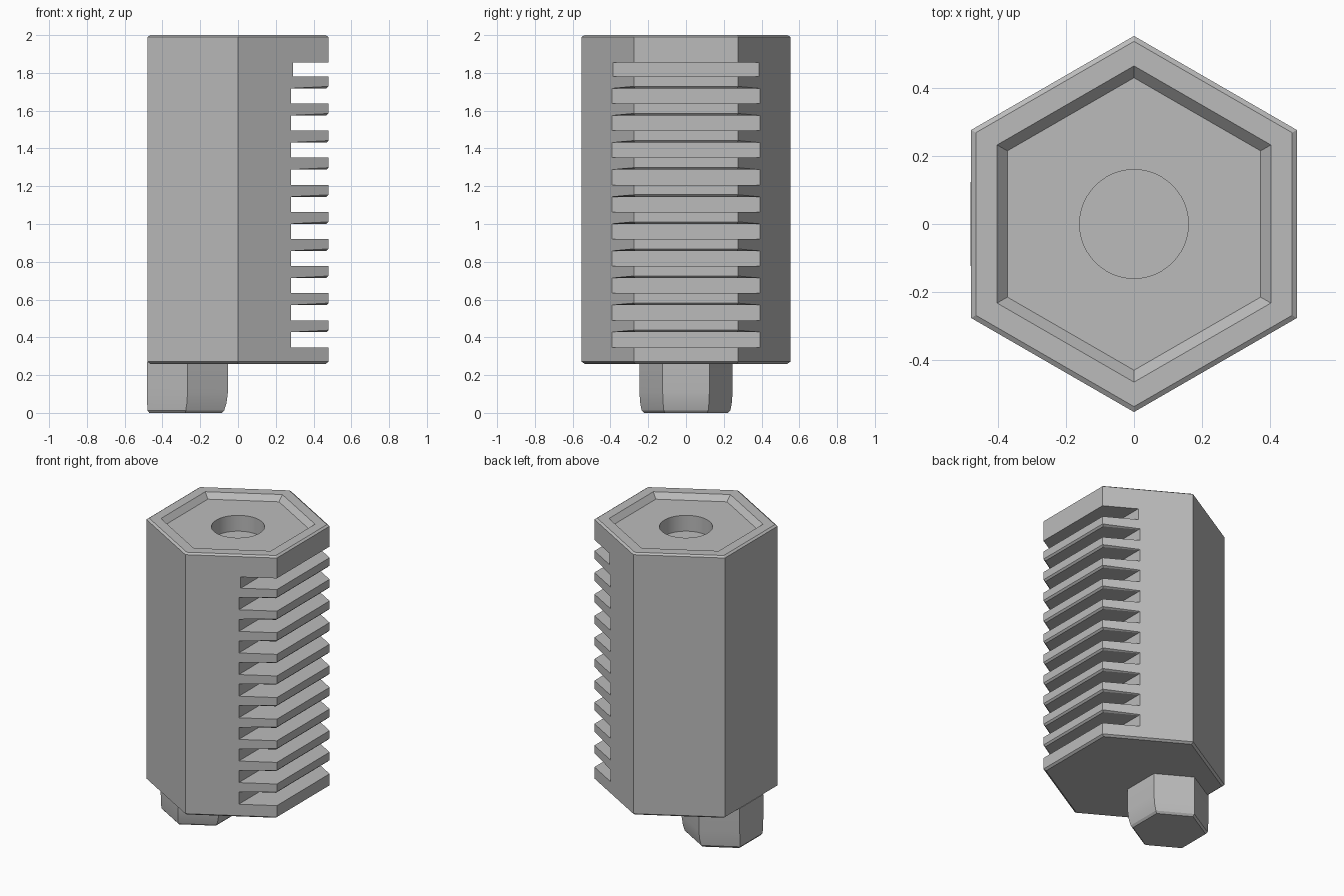
import bpy, bmesh, math
from mathutils import Vector

if "Cube" in bpy.data.objects:
    bpy.data.objects.remove(bpy.data.objects["Cube"], do_unlink=True)

grey = bpy.data.materials.new("plain grey")
grey.use_nodes = True
colour = (0.5, 0.5, 0.5, 1)
grey.diffuse_color = colour
grey.node_tree.nodes["Principled BSDF"].inputs["Base Color"].default_value = colour


def add_object(name, bm):
    bmesh.ops.recalc_face_normals(bm, faces=bm.faces)
    mesh = bpy.data.meshes.new(name)
    bm.to_mesh(mesh)
    bm.free()
    mesh.materials.append(grey)
    obj = bpy.data.objects.new(name, mesh)
    bpy.context.collection.objects.link(obj)
    return obj


def stack(name, rings, sides=6):
    """Closed solid through rings of (radius, z, centre x), a corner on +y."""
    bm = bmesh.new()
    loops = []
    for r, z, cx in rings:
        angles = [math.pi / 2 + i * math.tau / sides for i in range(sides)]
        loops.append([bm.verts.new((cx + r * math.cos(a), r * math.sin(a), z)) for a in angles])
    for low, high in zip(loops, loops[1:]):
        for i in range(sides):
            j = (i + 1) % sides
            bm.faces.new((low[i], low[j], high[j], high[i]))
    bm.faces.new(loops[0])
    bm.faces.new(loops[-1])
    return add_object(name, bm)


def cut(obj, cutter):
    mod = obj.modifiers.new("cut", 'BOOLEAN')
    mod.operation = 'DIFFERENCE'
    mod.solver = 'EXACT'
    mod.object = cutter
    bpy.context.view_layer.objects.active = obj
    bpy.ops.object.modifier_apply(modifier=mod.name)
    bpy.data.objects.remove(cutter, do_unlink=True)


# Hexagonal body with chamfered rims and a sloped recess in the top
R = 0.553
body = stack("body", [(R - 0.016, 0.26, 0), (R, 0.271, 0), (R, 1.99, 0),
                      (R - 0.016, 2, 0), (0.465, 2, 0), (0.43, 1.965, 0)])

# Round blind hole in the recess floor
cut(body, stack("hole_cutter", [(0.16, 1.86, 0), (0.16, 2.1, 0)], 48))

# Cooling slots across the right side
slots = bmesh.new()
tops = []
for i in range(11):
    last = i == 10
    low = 0.347 + 0.1434 * i
    high = low + (0.074 if last else 0.08)
    left = 0.29 if last else 0.28
    if not last:
        tops.append(high)
    box = bmesh.ops.create_cube(slots, size=1)["verts"]
    for v in box:
        v.co = Vector((left if v.co.x < 0 else 0.8, v.co.y * 2, low if v.co.z < 0 else high))
cut(body, add_object("slot_cutter", slots))

# Chamfer the lower outer edges of the fins
bm = bmesh.new()
bm.from_mesh(body.data)


def on_side(v):
    reach = max(v.co.x, v.co.x / 2 + abs(v.co.y) * math.sqrt(3) / 2)
    return reach > R * math.sqrt(3) / 2 - 0.002


edges = []
for e in bm.edges:
    a, b = e.verts
    at_top = any(abs(a.co.z - t) < 0.001 and abs(b.co.z - t) < 0.001 for t in tops)
    if at_top and on_side(a) and on_side(b) and max(a.co.x, b.co.x) > 0.4:
        edges.append(e)
bmesh.ops.bevel(bm, geom=edges, offset=0.011, segments=1, affect='EDGES', clamp_overlap=True)
bm.to_mesh(body.data)
bm.free()

# Off-centre hexagonal peg, tapering towards its chamfered foot
peg = stack("peg", [(0.222, 0, -0.277), (0.235, 0.013, -0.2765), (0.242, 0.05, -0.271),
                    (0.247, 0.11, -0.267), (0.247, 0.27, -0.267)])

# Crisp facets with a smooth hole wall and peg taper
bpy.ops.object.select_all(action='DESELECT')
for obj in (body, peg):
    obj.select_set(True)
bpy.context.view_layer.objects.active = body
bpy.ops.object.shade_smooth_by_angle(angle=math.radians(20))
